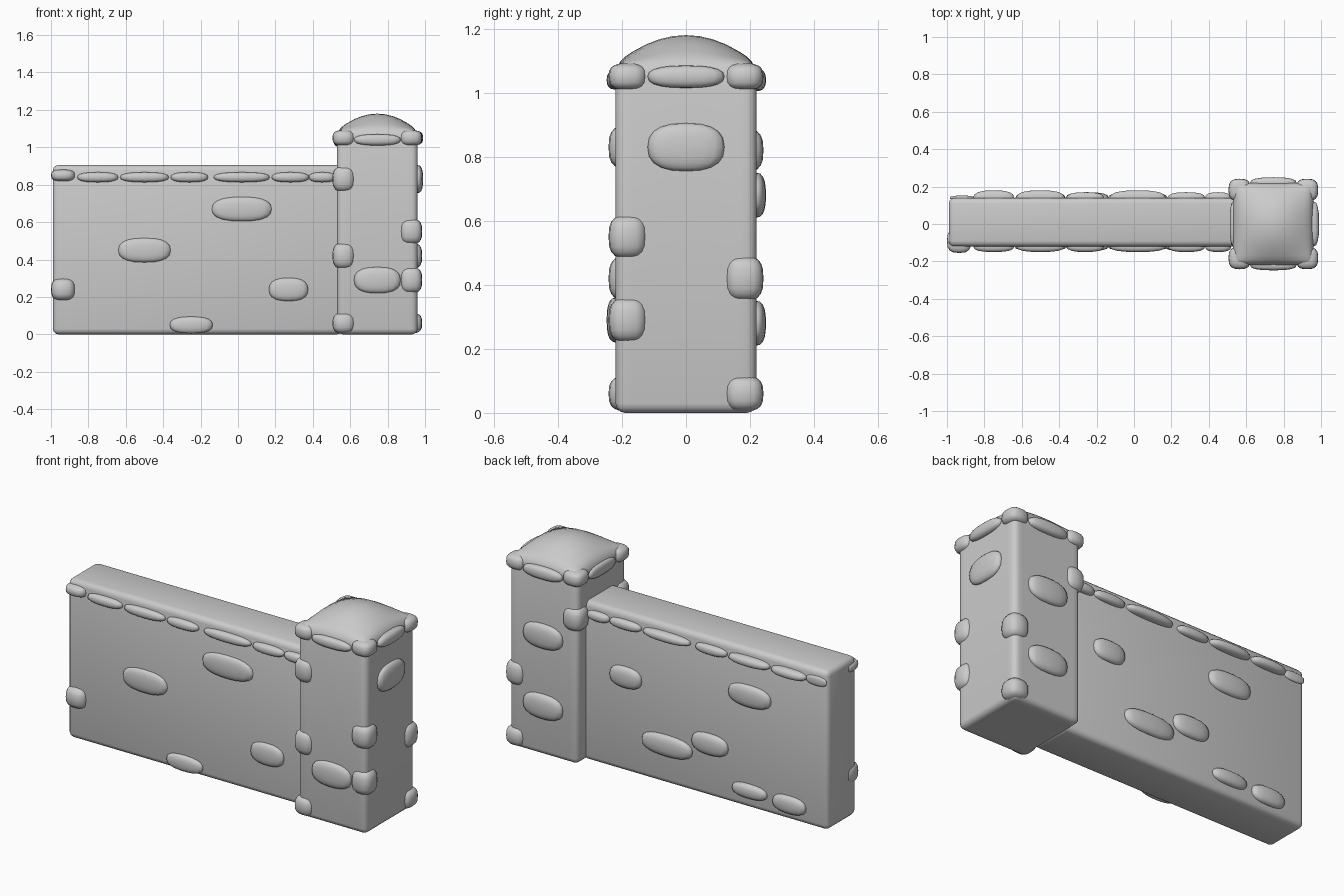
import bpy, bmesh
from math import copysign
from mathutils import Vector

if "Cube" in bpy.data.objects:
    bpy.data.objects.remove(bpy.data.objects["Cube"])


def finish(name, bm, angle=0.8):
    bmesh.ops.recalc_face_normals(bm, faces=bm.faces[:])
    me = bpy.data.meshes.new(name)
    bm.to_mesh(me)
    bm.free()
    ob = bpy.data.objects.new(name, me)
    bpy.context.collection.objects.link(ob)
    bpy.ops.object.select_all(action='DESELECT')
    ob.select_set(True)
    bpy.context.view_layer.objects.active = ob
    bpy.ops.object.shade_smooth_by_angle(angle=angle)
    return ob


def block(name, lo, hi, bevel, crown=0.0):
    """Rounded box; a crown raises the top into a pillow."""
    lo, hi = Vector(lo), Vector(hi)
    c, s = (lo + hi) / 2, hi - lo
    bm = bmesh.new()
    bmesh.ops.create_cube(bm, size=1)
    for v in bm.verts:
        v.co = Vector(a * b for a, b in zip(v.co, s)) + c
    bmesh.ops.bevel(bm, geom=bm.edges[:], offset=bevel, segments=3,
                    profile=0.5, affect='EDGES')
    if crown:
        for axis in (0, 1):
            for k in range(-4, 5):
                co, no = c.copy(), Vector((0, 0, 0))
                co[axis] += k * s[axis] / 10.5
                no[axis] = 1
                bmesh.ops.bisect_plane(bm, geom=bm.verts[:] + bm.edges[:] + bm.faces[:],
                                       plane_co=co, plane_no=no)
        for v in bm.verts:
            if v.co.z > hi.z - bevel * 1.01:
                u = 2 * (v.co.x - c.x) / s.x
                w = 2 * (v.co.y - c.y) / s.y
                v.co.z += crown * (1 - u * u) * (1 - w * w)
    return finish(name, bm)


def add_stone(bm, centre, radii, power):
    """Boxy ellipsoid pressed into a face or corner."""
    res = bmesh.ops.create_uvsphere(bm, u_segments=16, v_segments=10, radius=1)
    for v in res['verts']:
        v.co = Vector(copysign(abs(a) ** power, a) * r + c if abs(a) > 1e-5 else c
                      for a, r, c in zip(v.co, radii, centre))


def stones(name, items, power=0.8):
    bm = bmesh.new()
    for centre, radii in items:
        add_stone(bm, centre, radii, power)
    return finish(name, bm, 1.2)


FRONT, BACK = -0.12, 0.14        # wall faces
PX0, PX1, PY = 0.53, 0.96, 0.22  # pillar faces

block("wall", (-0.99, FRONT, 0), (0.56, BACK, 0.905), 0.03)
block("pillar", (PX0, -PY, 0), (PX1, PY, 1.09), 0.03, 0.09)

# Course of stones under the wall top, front and back
course = [(-0.75, 0.11), (-0.5, 0.13), (-0.26, 0.1), (0.02, 0.15), (0.28, 0.10), (0.45, 0.07)]
items = []
for x, r in course:
    d = 0.04 if r > 0.1 else 0.03
    items += [((x, FRONT, 0.84), (r, 0.03, 0.027)), ((x, BACK, 0.84), (r, d, 0.027))]
items.append(((-0.92, BACK, 0.84), (0.065, 0.012, 0.027)))
stones("wall_top_course", items)

# Scattered stones on the wall faces: x, z, half width, half height
front = [(0.02, 0.67, 0.16, 0.065), (-0.5, 0.45, 0.14, 0.065),
         (0.27, 0.24, 0.105, 0.062), (-0.25, 0.05, 0.115, 0.045)]
back = [(0.28, 0.54, 0.10, 0.06), (-0.5, 0.64, 0.135, 0.062), (0.02, 0.22, 0.16, 0.06),
        (-0.25, 0.30, 0.115, 0.06), (-0.5, 0.10, 0.11, 0.04), (-0.75, 0.09, 0.105, 0.05)]
stones("wall_stones",
       [((x, FRONT, z), (w, 0.025, h)) for x, z, w, h in front] +
       [((x, BACK, z), (w, 0.03, h)) for x, z, w, h in back])
stones("wall_corner_stones", [((-0.935, -0.09, 0.24), (0.065, 0.065, 0.06)),
                              ((-0.935, -0.09, 0.85), (0.065, 0.065, 0.032))], 0.7)

# Stones centred on the pillar faces
px = (PX0 + PX1) / 2
items = [((px, -PY, z), (0.125, 0.028, h)) for z, h in ((1.04, 0.03), (0.29, 0.07))]
items += [((px, PY, z), (0.125, 0.03, h)) for z, h in ((1.04, 0.035), (0.68, 0.07), (0.28, 0.07))]
items += [((PX1, 0, z), (0.03, 0.12, h)) for z, h in ((1.05, 0.035), (0.83, 0.075))]
items.append(((PX0, 0, 1.04), (0.018, 0.12, 0.035)))
stones("pillar_face_stones", items)

# Stones wrapping the pillar corners: side in x, side in y, height, half height
corners = [(sx, sy, 1.05, 0.042) for sx in (-1, 1) for sy in (-1, 1)]
corners += [(-1, -1, 0.83, 0.068), (-1, -1, 0.42, 0.07), (-1, -1, 0.06, 0.055),
            (1, -1, 0.55, 0.068), (1, -1, 0.29, 0.07), (1, 1, 0.42, 0.07),
            (1, 1, 0.06, 0.055), (-1, 1, 0.82, 0.068)]
stones("pillar_corner_stones",
       [((px + sx * (PX1 - px - 0.035), sy * (PY - 0.038), z), (0.06, 0.06, h))
        for sx, sy, z, h in corners], 0.7)
